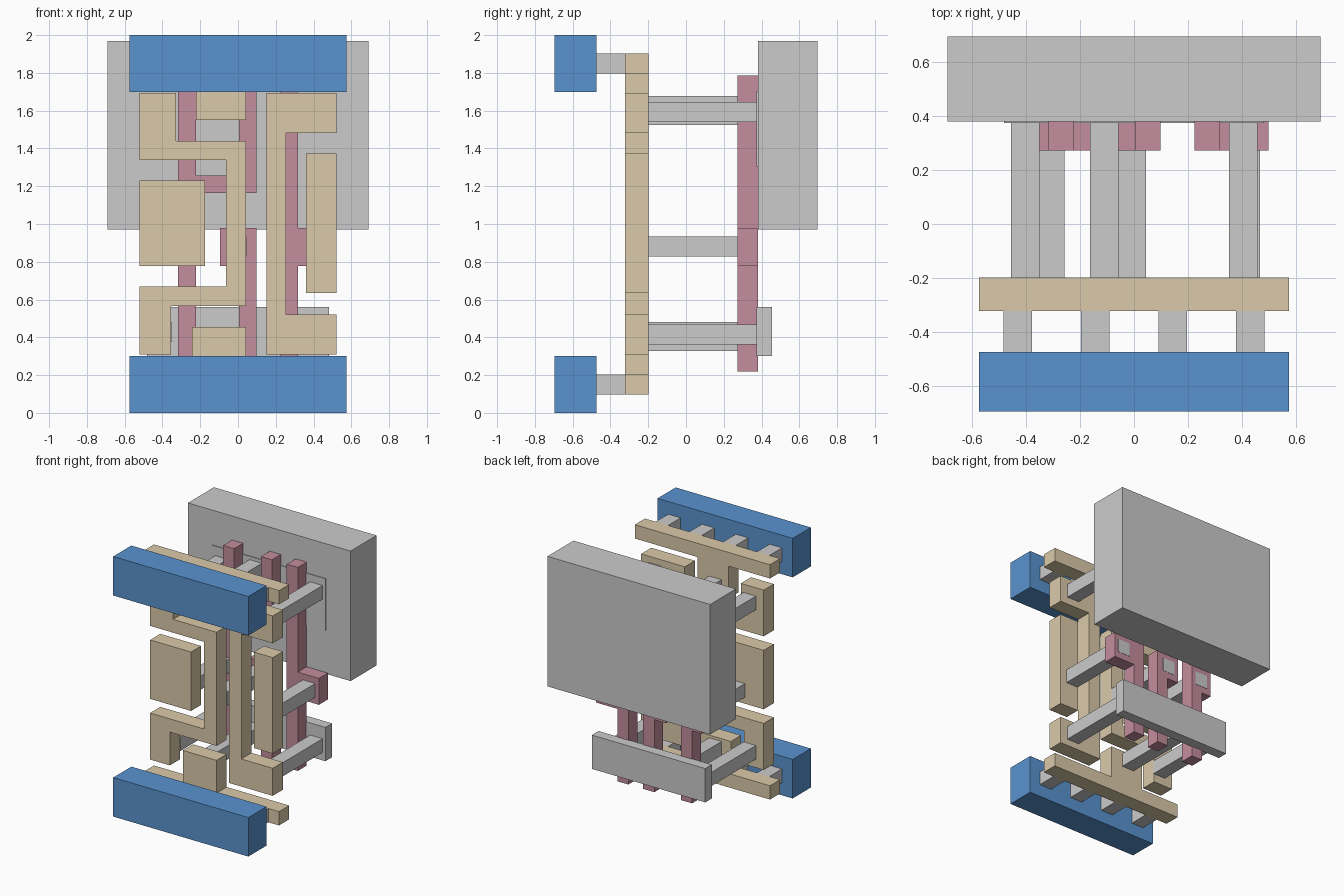
import bpy, bmesh


def material(name, rgb):
    m = bpy.data.materials.new(name)
    m.diffuse_color = (*rgb, 1)
    return m


BLUE = material("blue", (0.10, 0.29, 0.62))
TAN = material("tan", (0.71, 0.59, 0.40))
PINK = material("pink", (0.55, 0.27, 0.34))


def plate(name, outline, y0, y1, mat=None):
    """Extrude a flat (x, z) outline from y0 (front) to y1 (back)."""
    bm = bmesh.new()
    face = bm.faces.new([bm.verts.new((x, y0, z)) for x, z in outline])
    ext = bmesh.ops.extrude_face_region(bm, geom=[face])
    for v in ext["geom"]:
        if isinstance(v, bmesh.types.BMVert):
            v.co.y = y1
    bmesh.ops.recalc_face_normals(bm, faces=bm.faces)
    mesh = bpy.data.meshes.new(name)
    bm.to_mesh(mesh)
    bm.free()
    ob = bpy.data.objects.new(name, mesh)
    bpy.context.collection.objects.link(ob)
    if mat:
        mesh.materials.append(mat)
    return ob


def rect(x0, x1, z0, z1):
    return [(x0, z0), (x1, z0), (x1, z1), (x0, z1)]


def square(cx, cz, s=0.1055):
    return rect(cx - s / 2, cx + s / 2, cz - s / 2, cz + s / 2)


# Front power rails and the short posts behind them
for side, z0, zc in (("lower", 0, 0.15), ("upper", 1.7, 1.85)):
    plate(side + "_rail", rect(-0.575, 0.575, z0, z0 + 0.3), -0.695, -0.475, BLUE)
    for x in (-0.431, -0.144, 0.144, 0.431):
        plate(side + "_rail_post", square(x, zc), -0.475, -0.24)

# Tan wiring layer
TY = (-0.322, -0.199, TAN)
plate("lower_tab_bar", [(-0.575, 0.097), (0.575, 0.097), (0.575, 0.203), (0.043, 0.203),
                        (0.043, 0.455), (-0.243, 0.455), (-0.243, 0.203), (-0.575, 0.203)], *TY)
plate("upper_tab_bar", [(-0.575, 1.903), (-0.575, 1.797), (-0.223, 1.797), (-0.223, 1.55),
                        (0.043, 1.55), (0.043, 1.797), (0.575, 1.797), (0.575, 1.903)], *TY)
plate("left_bracket_wire", [(-0.522, 0.31), (-0.355, 0.31), (-0.355, 0.566), (0.043, 0.566),
                            (0.043, 1.44), (-0.327, 1.44), (-0.327, 1.693), (-0.522, 1.693),
                            (-0.522, 1.338), (-0.063, 1.338), (-0.063, 0.668), (-0.522, 0.668)], *TY)
plate("right_bracket_wire", [(0.15, 0.31), (0.521, 0.31), (0.521, 0.522), (0.254, 0.522),
                             (0.254, 1.483), (0.521, 1.483), (0.521, 1.693), (0.15, 1.693)], *TY)
plate("left_pad", rect(-0.522, -0.174, 0.777, 1.23), *TY)
plate("right_pad", rect(0.36, 0.521, 0.635, 1.373), *TY)

# Pink gate strips
PY = (0.272, 0.38, PINK)
B, T, P0, P1 = 0.22, 1.785, 0.777, 0.98
plate("left_gate", [(-0.317, B), (-0.223, B), (-0.223, 1.163), (0.098, 1.163), (0.098, T),
                    (0.004, T), (0.004, 1.257), (-0.223, 1.257), (-0.223, T), (-0.317, T),
                    (-0.317, P1), (-0.40, P1), (-0.40, P0), (-0.317, P0)], *PY)
plate("middle_gate", [(0.004, B), (0.098, B), (0.098, P1), (-0.095, P1),
                      (-0.095, P0), (0.004, P0)], *PY)
plate("right_gate", [(0.224, B), (0.318, B), (0.318, P0), (0.498, P0), (0.498, P1),
                     (0.318, P1), (0.318, T), (0.224, T)], *PY)

# Long posts joining the wiring to the gates and rear strips
for x, z in ((-0.31, 0.88), (-0.008, 0.88), (0.414, 0.88)):
    plate("gate_post", square(x, z), -0.2, 0.382)
for x, z in ((-0.403, 1.577), (-0.111, 1.625), (0.405, 1.592),
             (-0.403, 0.428), (-0.111, 0.381), (0.405, 0.414)):
    plate("strip_post", square(x, z), -0.2, 0.375)

# Rear strips and back slab
plate("lower_strip", rect(-0.482, 0.482, 0.3, 0.56), 0.374, 0.455)
plate("upper_strip", [(-0.482, 1.44), (-0.18, 1.44), (-0.18, 1.305), (0.482, 1.305),
                      (0.482, 1.703), (-0.482, 1.703)], 0.374, 0.455)
plate("back_slab", rect(-0.692, 0.692, 0.97, 1.97), 0.38, 0.695)
